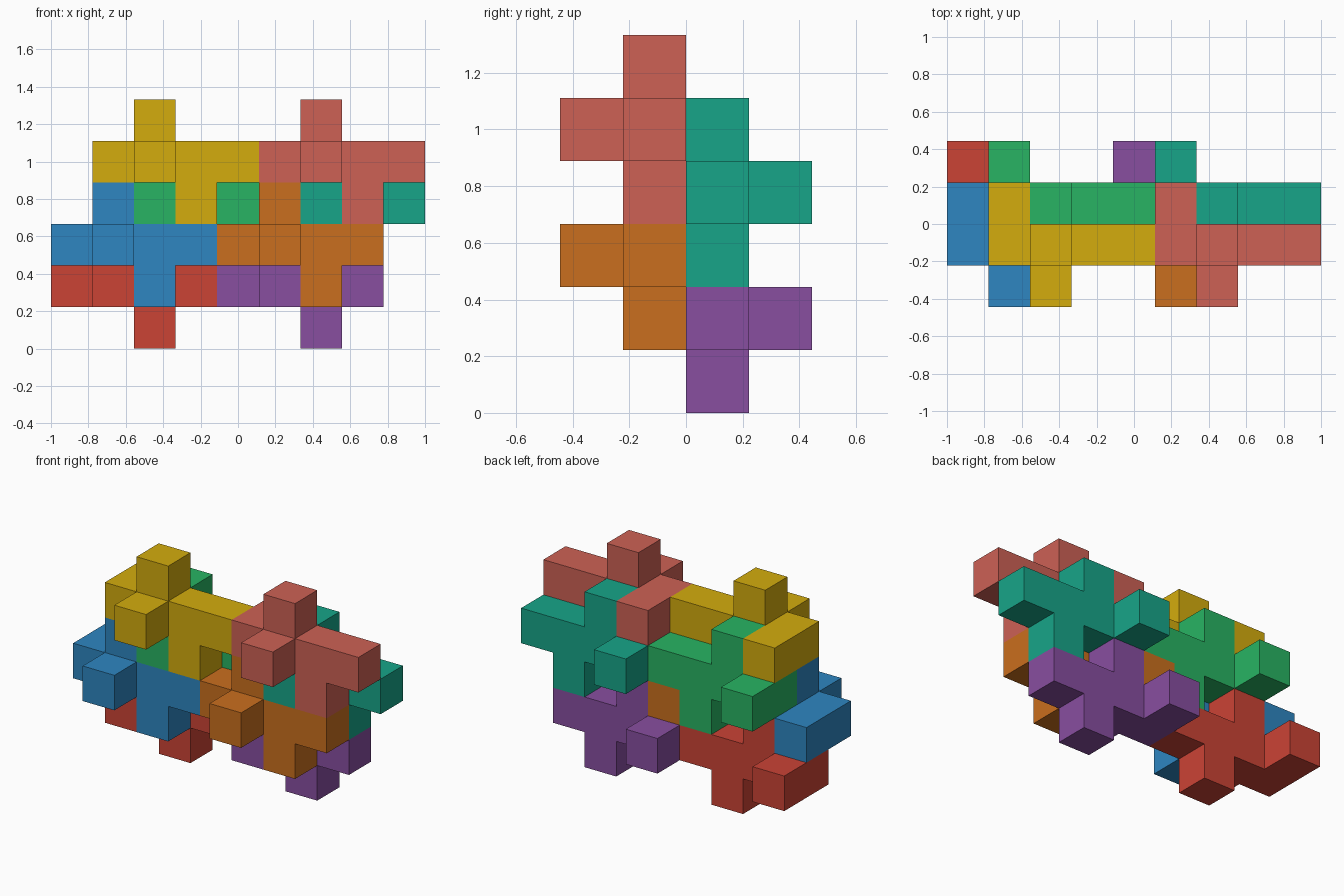
import bpy
import bmesh
from mathutils import Vector

if "Cube" in bpy.data.objects:
    bpy.data.objects.remove(bpy.data.objects["Cube"])

U = 2 / 9                                   # edge length of one cube cell
ORIGIN = Vector((-1, -2 * U, 0))            # corner of the cell grid

# One eight-cell piece: a bar of four with four side knobs
CELLS = [(0, 1, 0), (1, 1, 0), (2, 1, 0), (3, 1, 0),
         (1, 1, 1), (2, 1, -1), (1, 0, 0), (0, 2, 0)]

# Corners of each cube side, counter-clockwise from outside
SIDES = {
    (1, 0, 0): [(1, 0, 0), (1, 1, 0), (1, 1, 1), (1, 0, 1)],
    (-1, 0, 0): [(0, 0, 0), (0, 0, 1), (0, 1, 1), (0, 1, 0)],
    (0, 1, 0): [(0, 1, 0), (0, 1, 1), (1, 1, 1), (1, 1, 0)],
    (0, -1, 0): [(0, 0, 0), (1, 0, 0), (1, 0, 1), (0, 0, 1)],
    (0, 0, 1): [(0, 0, 1), (1, 0, 1), (1, 1, 1), (0, 1, 1)],
    (0, 0, -1): [(0, 0, 0), (0, 1, 0), (1, 1, 0), (1, 0, 0)],
}


def add(a, b):
    return tuple(p + q for p, q in zip(a, b))


def material(name, code):
    """Solid colour from a hex code, converted to linear values."""
    rgb = [int(code[n:n + 2], 16) / 255 for n in (0, 2, 4)]
    linear = [c / 12.92 if c <= 0.04045 else ((c + 0.055) / 1.055) ** 2.4 for c in rgb]
    mat = bpy.data.materials.new(name)
    mat.diffuse_color = (*linear, 1)
    mat.use_nodes = True
    mat.node_tree.nodes["Principled BSDF"].inputs["Base Color"].default_value = mat.diffuse_color
    return mat


def piece(name, shift, code):
    """Closed skin around the cells of one piece, moved by whole cells."""
    bm = bmesh.new()
    corners = {}

    def vert(p):
        if p not in corners:
            corners[p] = bm.verts.new(ORIGIN + Vector(add(p, shift)) * U)
        return corners[p]

    for cell in CELLS:
        for direction, quad in SIDES.items():
            if add(cell, direction) not in CELLS:
                bm.faces.new([vert(add(cell, c)) for c in quad])
    # Merge the cell squares into plain flat faces
    bmesh.ops.dissolve_limit(bm, angle_limit=0.01, verts=bm.verts[:], edges=bm.edges[:])
    mesh = bpy.data.meshes.new(name)
    bm.to_mesh(mesh)
    bm.free()
    mesh.materials.append(material(name + "_colour", code))
    bpy.context.collection.objects.link(bpy.data.objects.new(name, mesh))


# Eight copies of the piece, interlocking by pure translation
for name, shift, code in [
    ("yellow_piece", (1, 0, 4), "d4ac0d"),
    ("salmon_piece", (5, 0, 4), "cd6155"),
    ("green_piece", (1, 1, 3), "28b463"),
    ("teal_piece", (5, 1, 3), "17a589"),
    ("blue_piece", (0, 0, 2), "2e86c1"),
    ("orange_piece", (4, 0, 2), "ca6f1e"),
    ("red_piece", (0, 1, 1), "cb4335"),
    ("purple_piece", (4, 1, 1), "884ea0"),
]:
    piece(name, shift, code)
